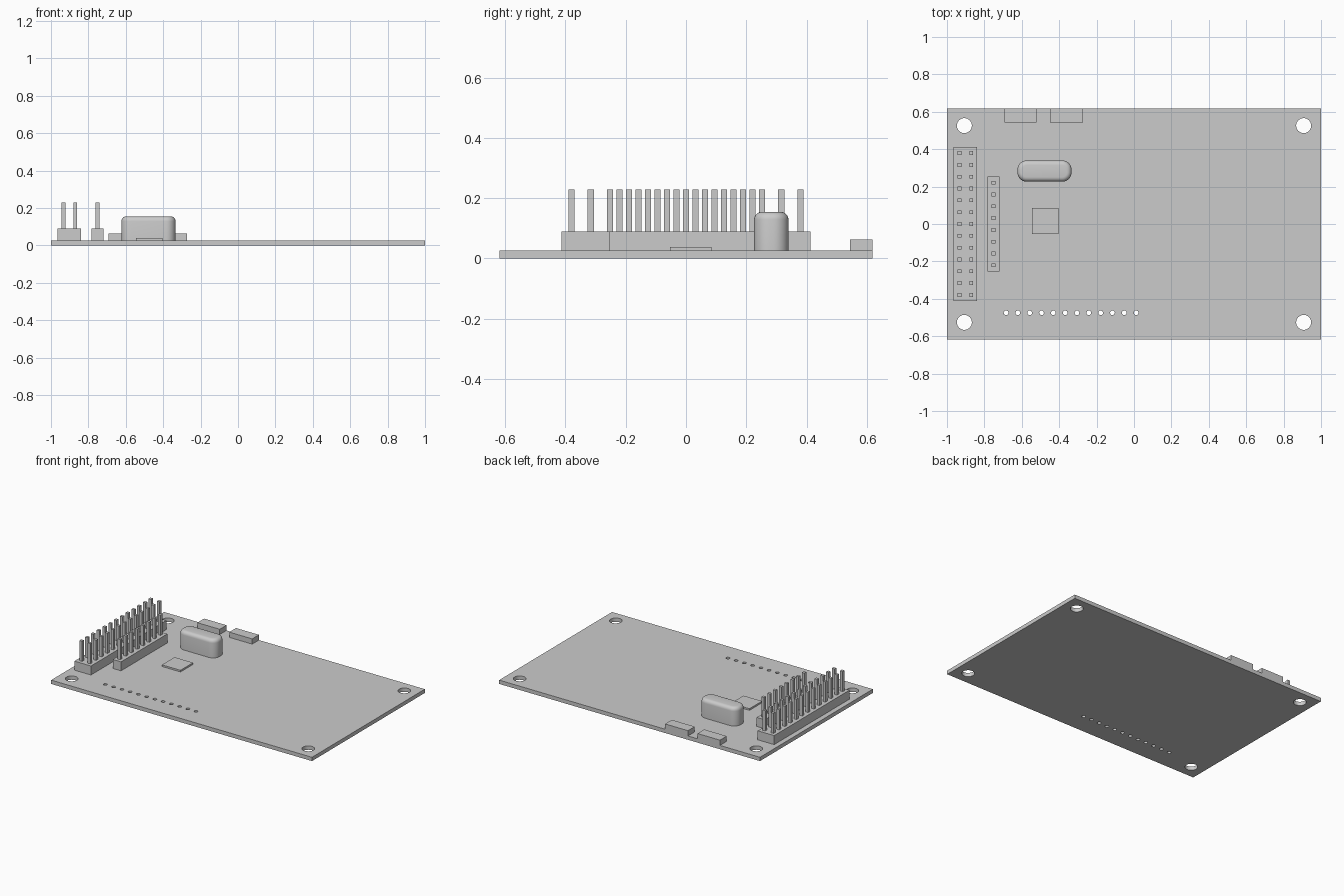
import bpy, bmesh, math

if "Cube" in bpy.data.objects:
    bpy.data.objects.remove(bpy.data.objects["Cube"])

T = 0.0265  # board thickness, parts sit on this level


def link(name, data):
    ob = bpy.data.objects.new(name, data)
    bpy.context.collection.objects.link(ob)
    return ob


def add_box(bm, x0, x1, y0, y1, z0, z1):
    vs = bmesh.ops.create_cube(bm, size=1)["verts"]
    for v in vs:
        v.co = ((x0 + x1) / 2 + v.co.x * (x1 - x0),
                (y0 + y1) / 2 + v.co.y * (y1 - y0),
                (z0 + z1) / 2 + v.co.z * (z1 - z0))


def finish(name, bm):
    me = bpy.data.meshes.new(name)
    bm.to_mesh(me)
    bm.free()
    return link(name, me)


def box(name, *dims):
    bm = bmesh.new()
    add_box(bm, *dims)
    return finish(name, bm)


def circle(cx, cy, r, n):
    return [(cx + r * math.cos(2 * math.pi * i / n),
             cy + r * math.sin(2 * math.pi * i / n)) for i in range(n)]


# Circuit board: filled outline with mounting holes and a row of pin holes
loops = [[(-1, -.618), (1, -.618), (1, .618), (-1, .618)]]
loops += [circle(x, y, .04, 32) for x in (-.907, .907) for y in (-.526, .526)]
loops += [circle(-.684 + i * .0632, -.475, .0125, 16) for i in range(12)]
cu = bpy.data.curves.new("board_outline", "CURVE")
cu.dimensions = "2D"
cu.fill_mode = "BOTH"
cu.extrude = T / 2
for pts in loops:
    sp = cu.splines.new("POLY")
    sp.points.add(len(pts) - 1)
    for p, (x, y) in zip(sp.points, pts):
        p.co = (x, y, 0, 1)
    sp.use_cyclic_u = True
outline = link("board_outline", cu)
deps = bpy.context.evaluated_depsgraph_get()
mesh = bpy.data.meshes.new_from_object(outline.evaluated_get(deps))
bpy.data.objects.remove(outline)
for v in mesh.vertices:
    v.co.z += T / 2
for p in mesh.polygons:
    p.use_smooth = False
link("circuit_board", mesh)


# Pin headers: plastic base plus square pins
def header(name, x, cols, rows, half_y):
    pitch = .0632
    half_x = cols * pitch / 2
    box(name + "_base", x - half_x, x + half_x, -half_y, half_y, T, .089)
    bm = bmesh.new()
    for c in range(cols):
        for r in range(rows):
            px = x + (c - (cols - 1) / 2) * pitch
            py = (r - (rows - 1) / 2) * pitch
            add_box(bm, px - .01, px + .01, py - .01, py + .01, .089, .229)
    finish(name + "_pins", bm)


header("double_header", -.902, 2, 13, .413)
header("single_header", -.751, 1, 8, .254)

# Flat chip and the two edge connectors
box("chip", -.546, -.404, -.053, .085, T, .038)
box("edge_connector_left", -.693, -.521, .544, .618, T, .063)
box("edge_connector_right", -.448, -.272, .544, .618, T, .063)

# Crystal can: rounded ends and a softened top rim
bm = bmesh.new()
add_box(bm, -.623, -.334, .226, .34, T, .154)
bm.edges.ensure_lookup_table()
upright = [e for e in bm.edges if abs(e.verts[0].co.z - e.verts[1].co.z) > .05]
bmesh.ops.bevel(bm, geom=upright, offset=.05, segments=8, profile=.5,
                affect="EDGES")
rim = [e for e in bm.edges if all(v.co.z > .15 for v in e.verts)]
bmesh.ops.bevel(bm, geom=rim, offset=.025, segments=5, profile=.5,
                affect="EDGES")
crystal = finish("crystal_can", bm)
bpy.context.view_layer.objects.active = crystal
crystal.select_set(True)
bpy.ops.object.shade_smooth_by_angle(angle=math.radians(35))
